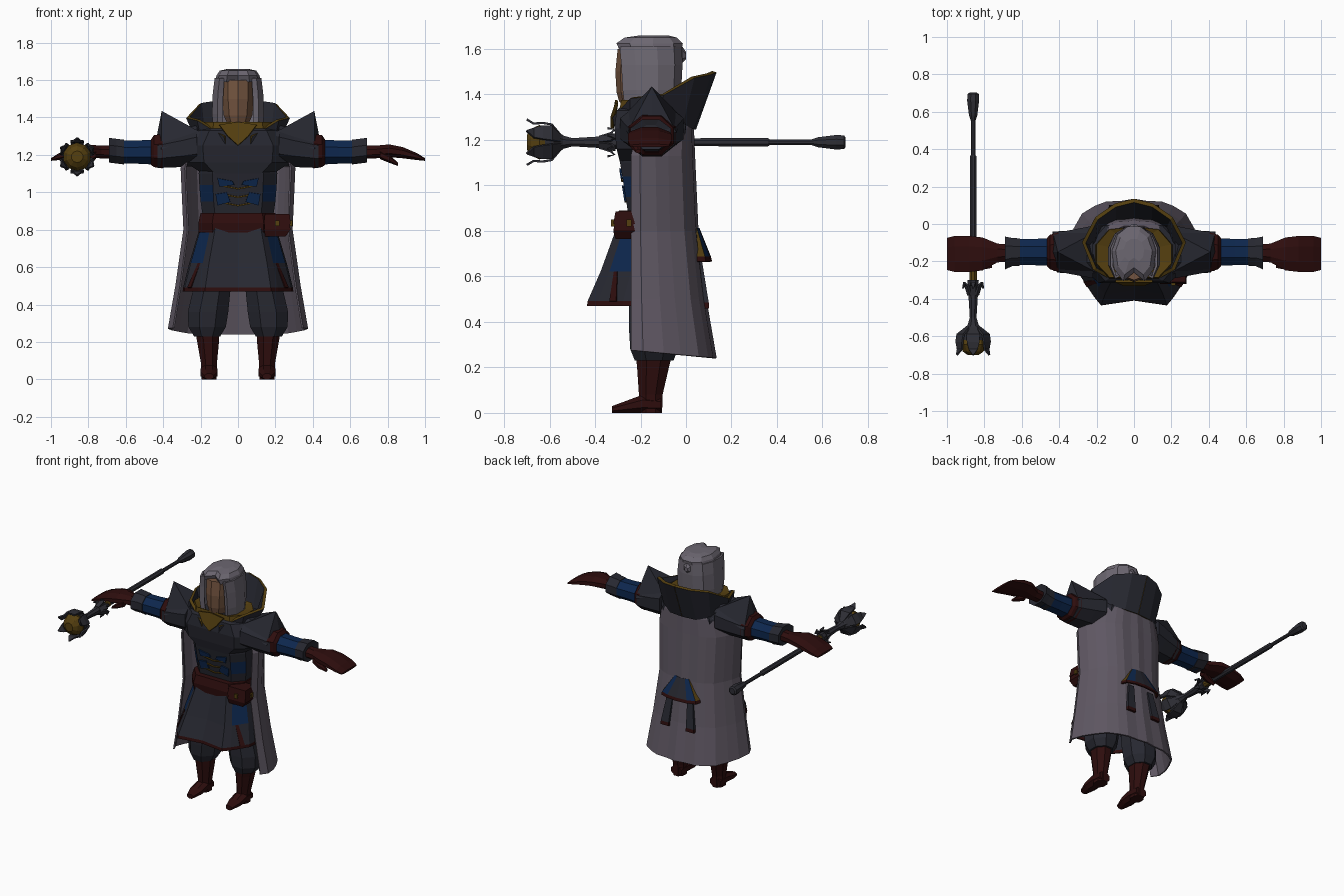
import bpy, bmesh, math
from mathutils import Vector

old = bpy.data.objects.get("Cube")
if old:
    bpy.data.objects.remove(old)


def material(name, r, g, b):
    m = bpy.data.materials.new(name)
    m.use_nodes = True
    m.diffuse_color = (r, g, b, 1)
    bsdf = m.node_tree.nodes["Principled BSDF"]
    bsdf.inputs["Base Color"].default_value = (r, g, b, 1)
    bsdf.inputs["Roughness"].default_value = 0.9
    return m


CLOTH = material("slate cloth", .02, .021, .03)
BLUE = material("deep blue", .004, .02, .075)
RED = material("maroon leather", .027, .004, .004)
GOLD = material("old gold", .09, .05, .005)
SKIN = material("skin", .17, .088, .05)
HAIR = material("silver hair", .15, .135, .165)
CAPE = material("grey cape", .115, .097, .125)
METAL = material("dark metal", .027, .027, .035)


def build(name, mats, verts, faces, pick=None, mirror=False, thick=0, rim=0):
    me = bpy.data.meshes.new(name)
    me.from_pydata(verts, [], faces)
    for m in mats:
        me.materials.append(m)
    bm = bmesh.new()
    bm.from_mesh(me)
    bmesh.ops.recalc_face_normals(bm, faces=bm.faces)
    if pick:
        for f in bm.faces:
            f.material_index = pick(f.calc_center_median())
    bm.to_mesh(me)
    bm.free()
    ob = bpy.data.objects.new(name, me)
    bpy.context.collection.objects.link(ob)
    if thick:
        mod = ob.modifiers.new("thickness", 'SOLIDIFY')
        mod.thickness, mod.offset, mod.material_offset_rim = thick, 0, rim
    if mirror:
        ob.modifiers.new("mirror", 'MIRROR')
    return ob


def sym(half):
    """Close a half outline over x = 0."""
    return half + [(-x, y) for x, y in reversed(half) if abs(x) > 1e-4]


def grid(rows, cols, closed):
    return [(r * cols + c, r * cols + (c + 1) % cols,
             (r + 1) * cols + (c + 1) % cols, (r + 1) * cols + c)
            for r in range(rows - 1) for c in range(cols if closed else cols - 1)]


def loft(name, mats, rings, axis=2, shape=8, caps=True, **kw):
    """Join rings of (position, centre a, centre b, radius a, radius b)."""
    if isinstance(shape, int):
        turns = [math.tau * (i + .5) / shape for i in range(shape)]
        k = 1 / math.cos(math.pi / shape)
        shape = [(k * math.cos(t), k * math.sin(t)) for t in turns]
    verts, n = [], len(shape)
    for t, a, b, ra, rb in rings:
        for u, v in shape:
            p = [a + ra * u, b + rb * v]
            p.insert(axis, t)
            verts.append(p)
    faces = grid(len(rings), n, True)
    if caps:
        faces += [tuple(range(n)), tuple(range(len(verts) - n, len(verts)))]
    return build(name, mats, verts, faces, **kw)


def plate(name, mat, outline):
    """Mirrored thin painted plate lying on the sloping chest."""
    verts = [(x, -.254 - .16 * (z - .85), z) for x, z in outline]
    return build(name, [mat], verts, [tuple(range(len(verts)))], mirror=True, thick=.008)


BODY = sym([(0, -1), (.65, -1), (1, -.45), (1, .3), (.65, .9), (0, 1)])
SQUARE = [(-1, -1), (1, -1), (1, 1), (-1, 1)]

# Legs
loft("boot_shafts", [RED], [(0, .155, -.155, .04, .05), (.08, .155, -.155, .042, .052),
     (.2, .16, -.145, .058, .07), (.27, .165, -.14, .066, .082)], mirror=True)
loft("boot_feet", [RED], [(-.325, .155, .015, .025, .015), (-.26, .155, .027, .044, .027),
     (-.19, .155, .04, .046, .04), (-.11, .155, .035, .04, .035)], axis=1, mirror=True)
loft("trousers", [CLOTH], [(.23, .165, -.14, .07, .085), (.28, .165, -.14, .1, .105),
     (.36, .16, -.14, .108, .11), (.48, .14, -.14, .1, .11), (.65, .1, -.14, .1, .11)], mirror=True)

# Tunic skirt with blue hip panels and a red hem
SKIRT = sym([(0, -.88), (.6, -1), (.72, -.8), (.97, -.3), (1, .2), (.7, .75), (.3, 1)])


def skirt_colour(c):
    if c.z < .49:
        return 2
    return 1 if abs(c.x) > .17 and -.34 < c.y < -.2 and c.z > .6 else 0


loft("tunic_skirt", [CLOTH, BLUE, RED], [(.84, 0, -.15, .19, .14), (.62, 0, -.185, .255, .185),
     (.49, 0, -.21, .288, .217), (.47, 0, -.21, .29, .22)],
     shape=SKIRT, caps=False, pick=skirt_colour, thick=.012)
build("skirt_seams", [RED], [(.198, -.315, .62), (.212, -.3, .62), (.268, -.305, .49), (.25, -.335, .49)],
      [(0, 1, 2, 3)], mirror=True, thick=.009)


# Torso and belt
def torso_colour(c):
    return int(.94 < c.z < 1.05 and abs(c.x) > .14 and c.y < -.2)


loft("torso", [CLOTH, BLUE], [(.8, 0, -.13, .18, .112), (.85, 0, -.13, .185, .12),
     (.95, 0, -.137, .2, .129), (1.04, 0, -.145, .207, .135), (1.1, 0, -.15, .21, .14),
     (1.25, 0, -.15, .2, .14)], shape=BODY, pick=torso_colour)
loft("belt", [RED], [(.785, 0, -.155, .21, .15), (.835, 0, -.155, .212, .155),
     (.89, 0, -.15, .2, .145)], shape=BODY)
loft("belt_pouch", [RED], [(.765, .2, -.265, .055, .045), (.8, .21, -.265, .07, .055),
     (.87, .21, -.255, .065, .05)], shape=SQUARE)
loft("pouch_flap", [RED], [(.83, .21, -.26, .072, .06), (.885, .21, -.255, .066, .055)], shape=SQUARE)
for x, y in ((.21, -.318), (.28, -.25)):
    loft("pouch_clasp", [GOLD], [(.82, x, y, .011, .011), (.85, x, y, .011, .011)], shape=SQUARE)
plate("chest_upper_panels", BLUE, [(.02, 1.04), (.1, 1.03), (.11, 1.075), (.03, 1.06)])
plate("chest_lower_panels", BLUE, [(.04, .95), (.11, .93), (.12, .99), (.06, 1)])
for z in (.925, .97, 1.015):
    plate("chest_braid", GOLD, [(0, z), (.08, z + .015), (.08, z + .022), (0, z + .007)])

# Shoulder mantle
loft("mantle", [CLOTH], [(1.1, 0, -.15, .19, .14), (1.16, 0, -.15, .28, .155),
     (1.25, 0, -.15, .29, .165), (1.33, 0, -.15, .235, .155), (1.36, 0, -.15, .16, .12)], shape=BODY)
loft("pauldrons", [CLOTH], [(.22, -.15, 1.25, .14, .11), (.3, -.15, 1.235, .125, .1),
     (.43, -.15, 1.215, .1, .085)], axis=0, mirror=True)
build("shoulder_wings", [CLOTH],
      [(.408, -.15, 1.435), (.18, -.27, 1.31), (.41, -.26, 1.23), (.435, -.04, 1.23), (.18, -.03, 1.31),
       (.44, -.15, 1.27)],
      [(0, 1, 2), (0, 2, 5), (0, 5, 3), (0, 3, 4), (0, 4, 1), (1, 4, 3, 5, 2)], mirror=True)

# Arms
loft("arm_bands", [RED], [(.405, -.15, 1.22, .105, .092), (.45, -.15, 1.22, .092, .085),
     (.465, -.15, 1.215, .075, .068)], axis=0, mirror=True)
loft("sleeves", [BLUE], [(.42, -.15, 1.215, .075, .068), (.54, -.15, 1.215, .07, .062),
     (.65, -.15, 1.215, .07, .062)], axis=0, mirror=True)
loft("cuffs", [CLOTH], [(.61, -.15, 1.215, .073, .066), (.65, -.15, 1.22, .075, .066),
     (.69, -.155, 1.225, .088, .066), (.68, -.155, 1.225, .05, .04)], axis=0, mirror=True)
loft("gloves", [RED], [(.66, -.155, 1.215, .045, .036), (.73, -.155, 1.215, .05, .034),
     (.81, -.16, 1.222, .088, .034), (.88, -.16, 1.212, .096, .03),
     (.96, -.16, 1.19, .096, .018), (1, -.16, 1.175, .086, .007)], axis=0, mirror=True)
loft("thumbs", [RED], [(.76, -.21, 1.2, .025, .02), (.81, -.22, 1.178, .024, .018),
     (.855, -.21, 1.15, .012, .008)], axis=0, shape=6, mirror=True)

# Long cape, open at the front
half = [(.93, 0), (1, .14), (.95, .38), (.86, .58), (.74, .79), (.56, .9), (.4, .96), (.18, .97), (0, 1)]
outline = half + [(-x, y) for x, y in half[-2::-1]]
rows = [(.24, .37, -.24, .13), (.5, .33, -.24, .085), (.8, .287, -.24, .05), (1.13, .302, -.24, .035),
        (1.25, .27, -.21, .03), (1.33, .2, -.17, .015), (1.36, .13, -.13, -.01)]
cape = [(w * u, f + (b - f) * v, z + (.035 * (1 - v) if z < .3 else 0))
        for z, w, f, b in rows for u, v in outline]
build("cape", [CAPE], cape, grid(len(rows), len(outline), False), thick=.01)

# Pleated tail and ribbons on the back of the cape
tail = []
for z, rx, depth in ((.81, .06, .035), (.685, .15, .085), (.665, .155, .09)):
    for i in range(7):
        t = math.pi * i / 6
        tail.append((rx * math.cos(t), .02 + depth * math.sin(t) ** .5, z))


def tail_colour(c):
    if c.z < .68:
        return 1
    return 0 if abs(c.x) < .05 else 2 if abs(c.x) < .085 else 3


build("back_tail", [CLOTH, RED, BLUE, GOLD], tail, grid(3, 7, False), pick=tail_colour, thick=.01)
loft("back_ribbons", [CLOTH, RED], [(.46, .1, .09, .033, .012), (.485, .1, .088, .031, .012),
     (.67, .08, .058, .022, .012)], shape=SQUARE, pick=lambda c: int(c.z < .48), mirror=True)

# Standing collar with a gold edge, and the scarf inside it
top = [(0, .125, 1.5), (.1, .1, 1.49), (.2, .03, 1.475), (.268, -.1, 1.4), (.21, -.24, 1.385), (.07, -.315, 1.3)]
low = [(0, .035, 1.25), (.1, .025, 1.25), (.18, -.02, 1.27), (.22, -.13, 1.29), (.19, -.24, 1.29), (.06, -.305, 1.25)]
build("collar", [CLOTH, GOLD], top + low, grid(2, 6, False), mirror=True, thick=.02, rim=1)
loft("neck_scarf", [GOLD], [(1.32, 0, -.155, .21, .14), (1.375, 0, -.15, .2, .135),
     (1.36, 0, -.155, .12, .1)], shape=BODY, caps=False)
build("scarf_point", [GOLD], [(0, -.325, 1.25), (.055, -.325, 1.3), (.1, -.305, 1.36), (0, -.305, 1.375)],
      [(0, 1, 2, 3)], mirror=True, thick=.014)

# Head
loft("face", [SKIN], [(1.3, 0, -.17, .05, .06), (1.37, 0, -.205, .058, .085), (1.41, 0, -.2, .076, .1),
     (1.5, 0, -.195, .086, .11), (1.6, 0, -.19, .088, .105)], shape=10)
locks = [(.64, -.9), (.82, -1), (1, -.55), (1, .2), (.75, .75), (.3, 1)]
locks += [(-x, y) for x, y in reversed(locks)]
hair = [(w * u, y + d * v, z) for z, w, y, d in
        ((1.32, .125, -.15, .11), (1.42, .132, -.15, .122), (1.53, .128, -.15, .128), (1.61, .118, -.155, .13))
        for u, v in locks]
build("side_hair", [HAIR], hair, grid(4, len(locks), False), thick=.014)
loft("hair_crown", [HAIR], [(1.59, 0, -.155, .124, .135), (1.625, 0, -.16, .115, .146),
     (1.65, 0, -.155, .098, .115), (1.66, 0, -.14, .055, .06)],
     shape=sym([(0, -.68), (.5, -1), (.88, -.6), (1, .1), (.75, .72), (.3, 1)]))
loft("hair_knot", [HAIR], [(-.04, 0, 1.575, .02, .025), (-.015, 0, 1.575, .026, .03),
     (0, 0, 1.57, .012, .014)], axis=1, shape=6)

# Staff lying along y in the right hand
X, Z = -.86, 1.19


def staff_part(name, mat, stations, sides=8):
    return loft(name, [mat], [(y, X, Z, r, r) for y, r in stations], axis=1, shape=sides)


def petals(name, count, stations):
    """Ring of pointed leaves; stations are (y, radius, half width)."""
    verts, faces = [], []
    for i in range(count):
        t = math.tau * (i + .5) / count
        out, side = Vector((math.cos(t), 0, math.sin(t))), Vector((-math.sin(t), 0, math.cos(t)))
        base = len(verts)
        for y, r, w in stations:
            for s in (-1, 1):
                verts.append(Vector((X, y, Z)) + out * r + side * w * s)
        faces += [tuple(base + k for k in f) for f in grid(len(stations), 2, False)]
    return build(name, [METAL], verts, faces, thick=.01)


staff_part("staff_shaft", METAL, [(-.26, .017), (.36, .018), (.37, .012), (.55, .012),
                                  (.58, .022), (.66, .032), (.695, .03), (.702, .02)])
staff_part("staff_grip_ring", GOLD, [(-.31, .02), (-.25, .02)])
staff_part("staff_neck", METAL, [(-.56, .035), (-.5, .018), (-.4, .024), (-.3, .03)])
staff_part("staff_cup", METAL, [(-.62, .068), (-.58, .06), (-.54, .03)])
staff_part("staff_orb", GOLD, [(-.7, .03), (-.682, .055), (-.645, .072), (-.59, .055), (-.57, .02)], 10)
petals("staff_crown", 6, [(-.55, .03, .015), (-.59, .078, .036), (-.63, .085, .034),
                          (-.67, .082, .024), (-.7, .1, .003)])
petals("staff_leaves", 6, [(-.38, .024, .014), (-.33, .04, .016), (-.315, .055, .012), (-.345, .062, .002)])
